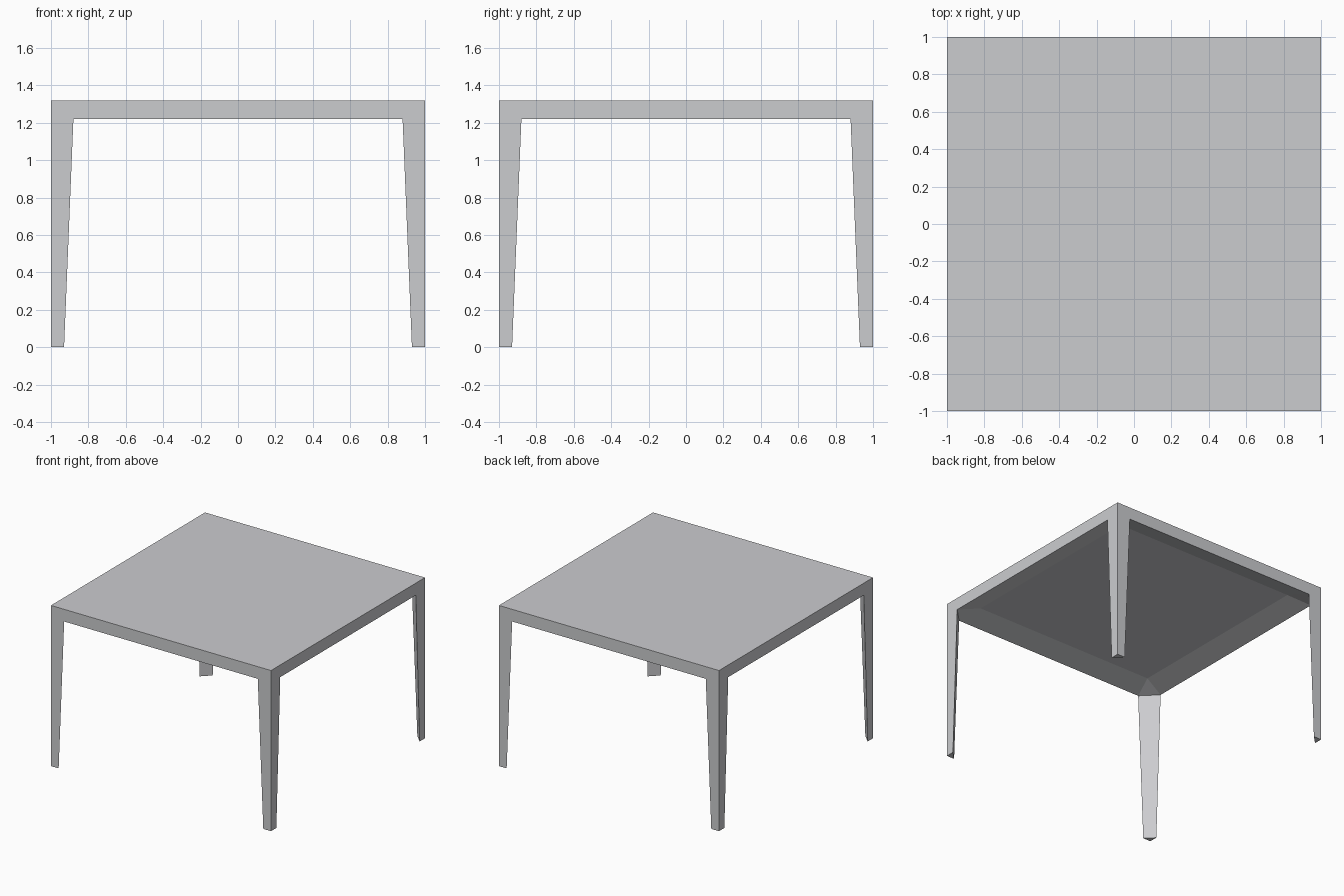
import bpy

if "Cube" in bpy.data.objects:
    bpy.data.objects.remove(bpy.data.objects["Cube"])

TOP, RIM, UNDER = 1.32, 1.22, 1.27   # top surface, rim bottom, recessed underside
INNER = 0.82                         # half width of flat underside
LEG_TOP, LEG_FOOT = 0.12, 0.07       # leg widths at top and floor

grey = bpy.data.materials.new("light_grey")
grey.diffuse_color = (0.60, 0.605, 0.625, 1)
grey.use_nodes = True
grey.node_tree.nodes["Principled BSDF"].inputs["Base Color"].default_value = grey.diffuse_color


def make(name, verts, faces):
    mesh = bpy.data.meshes.new(name)
    mesh.from_pydata(verts, [], faces)
    mesh.materials.append(grey)
    obj = bpy.data.objects.new(name, mesh)
    bpy.context.collection.objects.link(obj)
    return obj


CORNERS = [(-1, -1), (1, -1), (1, 1), (-1, 1)]

# Tabletop: square slab with a shallow recess sloping up under the rim
verts = [(x, y, TOP) for x, y in CORNERS]
for x, y in CORNERS:
    # chamfered rim corner, ordered counter-clockwise, where each leg joins
    pts = [(x * (1 - LEG_TOP), y, RIM), (x, y * (1 - LEG_TOP), RIM)]
    if x * y > 0:
        pts_before, pts_after = pts[1], pts[0]
    else:
        pts_before, pts_after = pts[0], pts[1]
    verts += [pts_before, (x, y, RIM), pts_after]
verts += [(x * INNER, y * INNER, UNDER) for x, y in CORNERS]
faces = [(0, 1, 2, 3), (19, 18, 17, 16)]
for i in range(4):
    j = (i + 1) % 4
    a, b, c = 4 + 3 * i, 5 + 3 * i, 6 + 3 * i
    na, nb = 4 + 3 * j, 5 + 3 * j
    faces += [(i, b, c, na, nb, j),        # outer side
              (na, c, 16 + i, 16 + j),     # sloped underside
              (c, a, 16 + i)]              # corner facet above the leg
make("tabletop", verts, faces)

# Legs: tapered three-sided posts, flush with the outer corners
for name, (x, y) in zip(("front_left_leg", "front_right_leg",
                         "back_right_leg", "back_left_leg"), CORNERS):
    verts = []
    for z, w in ((0, LEG_FOOT), (RIM, LEG_TOP)):
        ring = [(x, y, z), (x - x * w, y, z), (x, y - y * w, z)]
        if x * y < 0:
            ring.reverse()
        verts += ring
    # open at the top, where it meets the rim
    make(name, verts, [(2, 1, 0), (0, 1, 4, 3), (1, 2, 5, 4), (2, 0, 3, 5)])
